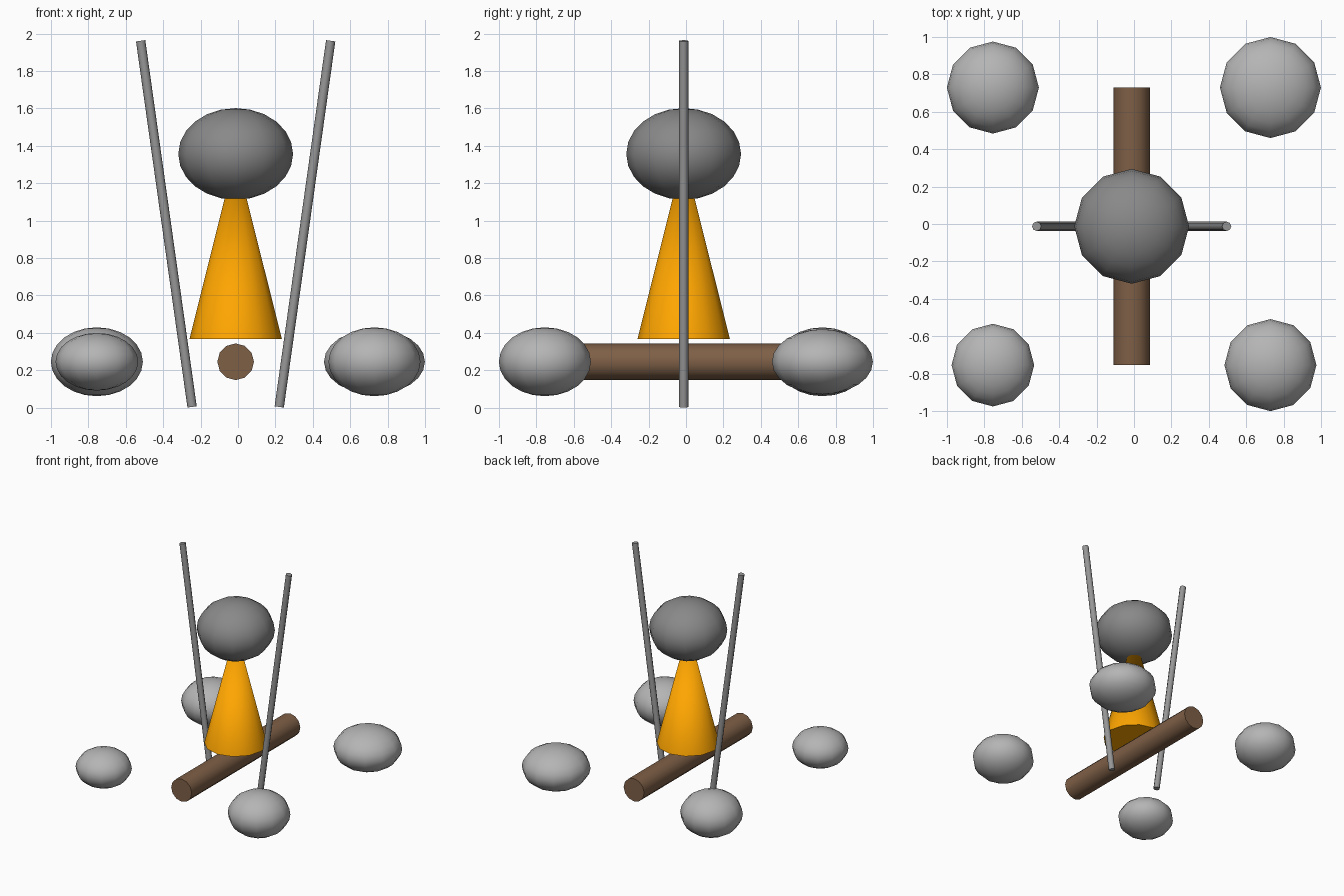
import bpy, math
from mathutils import Vector

if "Cube" in bpy.data.objects:
    bpy.data.objects.remove(bpy.data.objects["Cube"])

CX = CY = -0.0125   # common centre of the group
MID = 0.245         # height of log and stone centres


def material(name, rgb):
    m = bpy.data.materials.new(name)
    m.diffuse_color = (*rgb, 1)
    m.use_nodes = True
    m.node_tree.nodes["Principled BSDF"].inputs["Base Color"].default_value = m.diffuse_color
    return m


def finish(name, mat):
    ob = bpy.context.object
    ob.name = name
    bpy.ops.object.shade_smooth_by_angle(angle=math.radians(50))
    ob.data.materials.append(mat)
    return ob


def ellipsoid(name, loc, radius, half_height, mat):
    bpy.ops.mesh.primitive_uv_sphere_add(segments=12, ring_count=12, radius=1, location=loc)
    bpy.context.object.scale = (radius, radius, half_height)
    bpy.ops.object.transform_apply(location=False, rotation=False, scale=True)
    return finish(name, mat)


def rod(name, a, b, radius, sides, mat):
    a, b = Vector(a), Vector(b)
    bpy.ops.mesh.primitive_cylinder_add(vertices=sides, radius=radius, depth=(b - a).length,
                                        location=(a + b) / 2,
                                        rotation=(b - a).to_track_quat('Z', 'Y').to_euler())
    return finish(name, mat)


orange = material("flame_orange", (1.0, 0.38, 0.0))
brown = material("log_brown", (0.21, 0.115, 0.062))
stone_grey = material("stone_grey", (0.46, 0.46, 0.46))
pot_grey = material("pot_grey", (0.25, 0.25, 0.25))
pole_grey = material("pole_grey", (0.31, 0.31, 0.31))

# Ring of stones: side x, side y, radius, half height
for name, sx, sy, r, h in [("front_left", -1, -1, 0.221, 0.154),
                           ("front_right", 1, -1, 0.246, 0.184),
                           ("back_left", -1, 1, 0.246, 0.184),
                           ("back_right", 1, 1, 0.27, 0.174)]:
    ellipsoid("stone_" + name, (CX + sx * 0.742, CY + sy * 0.742, MID), r, h, stone_grey)

# Log lying front to back
rod("log", (CX, CY - 0.741, MID), (CX, CY + 0.741, MID), 0.098, 12, brown)

# Flame cone, its tip inside the pot
bpy.ops.mesh.primitive_cone_add(vertices=12, radius1=0.247, radius2=0, depth=0.987,
                                location=(CX, CY, 0.366 + 0.987 / 2))
finish("flame", orange)

# Pot above the flame
ellipsoid("pot", (CX, CY, 1.356), 0.307, 0.245, pot_grey)

# Poles leaning outwards
for name, s in [("pole_left", -1), ("pole_right", 1)]:
    rod(name, (CX + s * 0.233, CY, 0.0035), (CX + s * 0.508, CY, 1.961), 0.025, 8, pole_grey)
